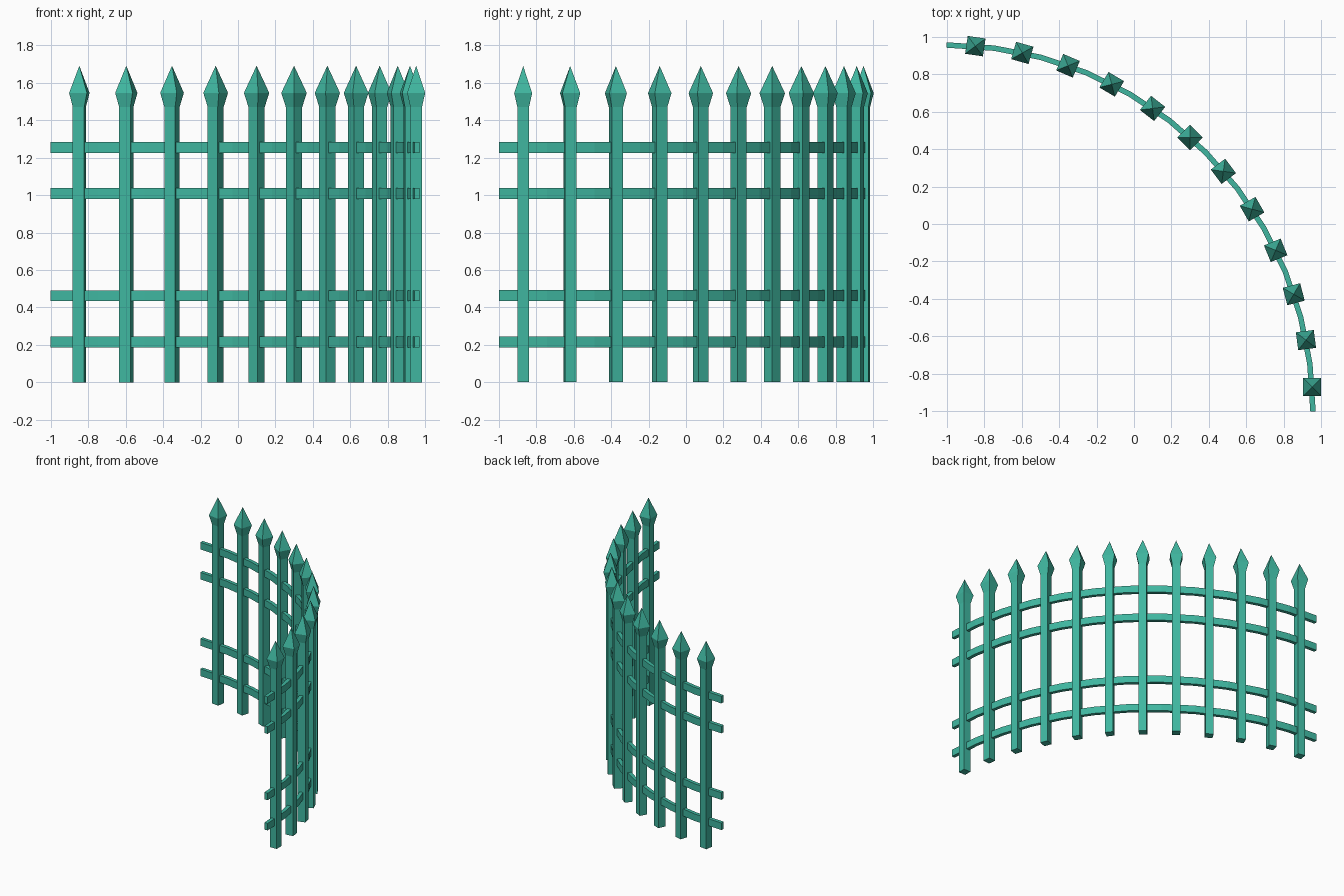
import bpy, bmesh
from math import sin, cos, radians

if "Cube" in bpy.data.objects:
    bpy.data.objects.remove(bpy.data.objects["Cube"])

CENTRE, RADIUS = -1.0, 1.955            # quarter circle about (-1, -1)
mat = bpy.data.materials.new("teal_paint")
mat.diffuse_color = (0.05, 0.47, 0.35, 1)
mat.use_nodes = True
mat.node_tree.nodes["Principled BSDF"].inputs["Base Color"].default_value = mat.diffuse_color


def loft(name, rings, tip=None):
    """Skin four-sided rings; close the end with a cap or a point."""
    bm = bmesh.new()
    loops = [[bm.verts.new(p) for p in r] for r in rings]
    for a, b in zip(loops, loops[1:]):
        for i in range(4):
            j = (i + 1) % 4
            bm.faces.new((a[i], a[j], b[j], b[i]))
    bm.faces.new(loops[0][::-1])
    if tip:
        t = bm.verts.new(tip)
        for i in range(4):
            bm.faces.new((loops[-1][i], loops[-1][(i + 1) % 4], t))
    else:
        bm.faces.new(loops[-1])
    bmesh.ops.recalc_face_normals(bm, faces=bm.faces)
    me = bpy.data.meshes.new(name)
    bm.to_mesh(me)
    bm.free()
    me.materials.append(mat)
    ob = bpy.data.objects.new(name, me)
    bpy.context.collection.objects.link(ob)
    return ob


def square(h, z):
    return [(-h, -h, z), (h, -h, z), (h, h, z), (-h, h, z)]


def on_arc(r, deg, z):
    """Angle is measured from +y, towards +x."""
    a = radians(deg)
    return (CENTRE + r * sin(a), CENTRE + r * cos(a), z)


# Pickets with spear heads, each turned one step further than the last
COUNT, FIRST, LAST = 12, 4.5, 86.2
for k in range(COUNT):
    deg = FIRST + (LAST - FIRST) * k / (COUNT - 1)
    picket = loft("picket", [square(0.031, 0), square(0.031, 1.47), square(0.048, 1.545)],
                  (0, 0, 1.69))
    picket.location = on_arc(RADIUS, deg, 0)
    picket.rotation_euler.z = radians(LAST - deg - 90)

# Curved horizontal rails, faceted in twelve segments
SEGS, T, H = 12, 0.0145, 0.029
for z in (0.215, 0.463, 1.008, 1.254):
    loft("rail", [[on_arc(RADIUS + dr, 90 * i / SEGS, z + dz)
                   for dr, dz in ((-T, -H), (T, -H), (T, H), (-T, H))]
                  for i in range(SEGS + 1)])
